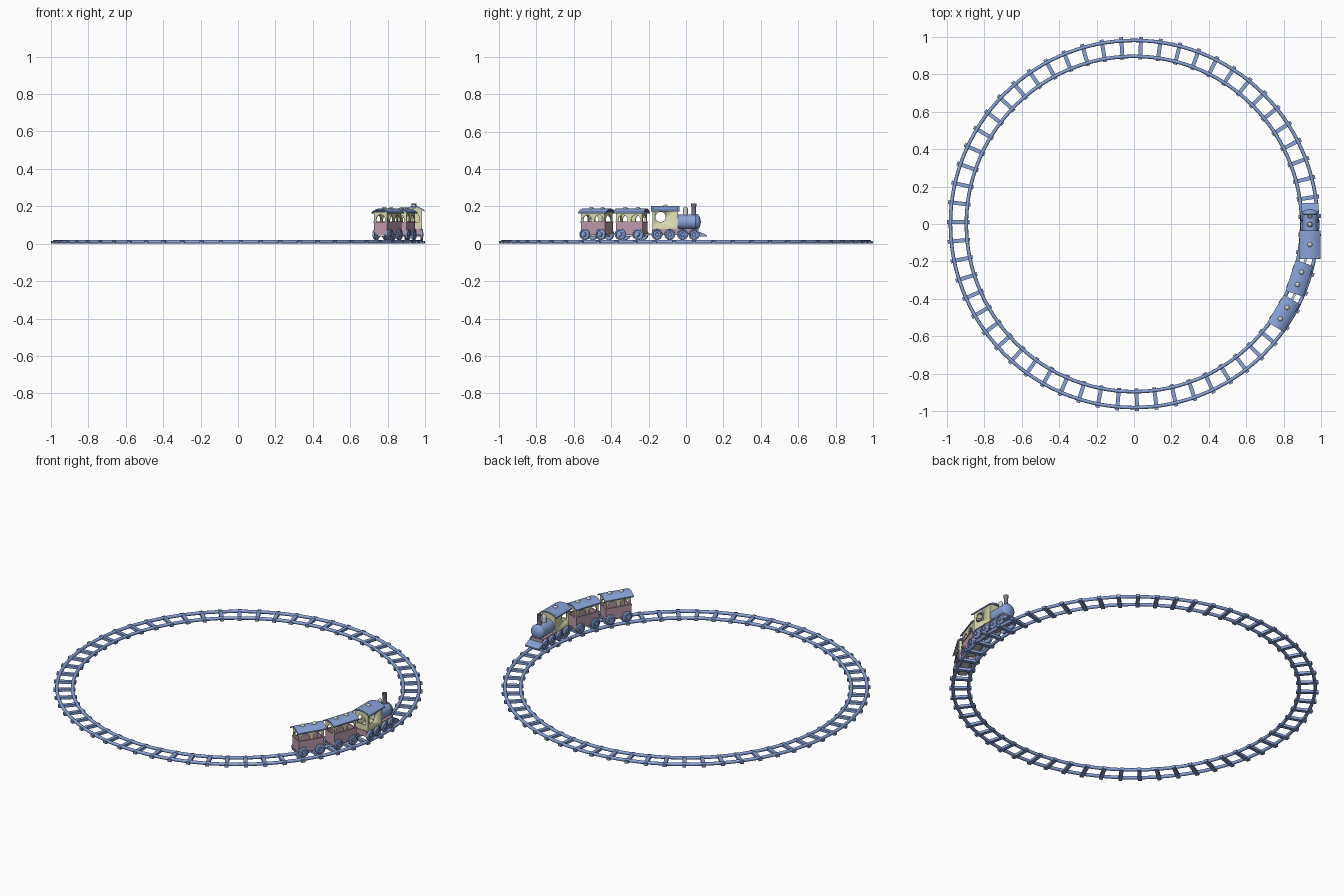
import bpy, bmesh, math
from mathutils import Matrix

if "Cube" in bpy.data.objects:
    bpy.data.objects.remove(bpy.data.objects["Cube"])

def mat(name, c):
    m = bpy.data.materials.new(name)
    m.diffuse_color = (*c, 1)
    m.use_nodes = True
    m.node_tree.nodes["Principled BSDF"].inputs["Base Color"].default_value = m.diffuse_color
    return m

BLUE = mat("blue", (0.25, 0.36, 0.68))
PINK = mat("pink", (0.52, 0.33, 0.42))
CREAM = mat("cream", (0.72, 0.72, 0.46))
DARK = mat("dark_grey", (0.2, 0.2, 0.25))
I = Matrix.Identity(4)

def finish(bm, name, M, m):
    bm.transform(M)
    bmesh.ops.recalc_face_normals(bm, faces=bm.faces)
    me = bpy.data.meshes.new(name)
    bm.to_mesh(me)
    bm.free()
    ob = bpy.data.objects.new(name, me)
    bpy.context.collection.objects.link(ob)
    if m:
        me.materials.append(m)
    bpy.ops.object.select_all(action='DESELECT')
    bpy.context.view_layer.objects.active = ob
    ob.select_set(True)
    bpy.ops.object.shade_smooth_by_angle(angle=math.radians(46))
    return ob

def box(name, M, lo, hi, m):
    bm = bmesh.new()
    c = [(a + b) / 2 for a, b in zip(lo, hi)]
    s = [b - a for a, b in zip(lo, hi)]
    bmesh.ops.create_cube(bm, size=1, matrix=Matrix.Translation(c) @ Matrix.Diagonal((*s, 1)))
    return finish(bm, name, M, m)

def extrude(name, M, pts, d, m):
    """Closed polygon of 3D points, pushed along vector d."""
    bm = bmesh.new()
    f = bm.faces.new([bm.verts.new(p) for p in pts])
    r = bmesh.ops.extrude_face_region(bm, geom=[f])
    bmesh.ops.translate(bm, vec=d, verts=[v for v in r["geom"] if isinstance(v, bmesh.types.BMVert)])
    return finish(bm, name, M, m)

def lathe(name, M, prof, at, m, axis='Z', n=24):
    """Revolve (radius, height) points about an axis through 'at'."""
    bm = bmesh.new()
    rings = [[bm.verts.new((r * math.cos(2 * math.pi * i / n), r * math.sin(2 * math.pi * i / n), h))
              for i in range(n)] for r, h in prof]
    for a, b in zip(rings, rings[1:]):
        for i in range(n):
            bm.faces.new((a[i], a[(i + 1) % n], b[(i + 1) % n], b[i]))
    bm.faces.new(rings[0])
    bm.faces.new(rings[-1])
    R = {'Z': I, 'X': Matrix.Rotation(math.pi / 2, 4, 'Y'), 'Y': Matrix.Rotation(-math.pi / 2, 4, 'X')}[axis]
    bm.transform(Matrix.Translation(at) @ R)
    return finish(bm, name, M, m)

def arch_panel(half, n, r, z0, spring, z1):
    """2D outline of a wall with n arched openings that start at the sill."""
    pts = [(-half, z1), (-half, z0)]
    for k in range(n):
        c = -half + 2 * half * (k + 0.5) / n
        pts.append((c - r, z0))
        pts += [(c - r * math.cos(math.pi * i / 10), spring + r * math.sin(math.pi * i / 10)) for i in range(11)]
        pts.append((c + r, z0))
    return pts + [(half, z0), (half, z1)]

def roof(name, M, w, y0, y1, edge, top, t):
    xs = [-w + 2 * w * i / 12 for i in range(13)]
    up = [(x, y0, edge + t + (top - edge - t) * (1 - (x / w) ** 2)) for x in xs]
    extrude(name, M, up + [(x, y, z - t) for x, y, z in reversed(up)], (0, y1 - y0, 0), BLUE)

def wheelset(M, y, r=0.03):
    z = 0.02 + r
    lathe("axle", M, [(0.006, -0.046), (0.006, 0.046)], (0, y, z), None, 'X', 10)
    for s in (-1, 1):
        prof = [(r * 0.98, -0.007), (r, -0.005), (r, 0.005), (r * 0.93, 0.007), (r * 0.75, 0.007), (r * 0.7, 0.003),
                (r * 0.38, 0.003), (r * 0.33, 0.009), (r * 0.15, 0.010)]
        lathe("wheel", M, [(a, s * h) for a, h in prof], (s * 0.042, y, z), BLUE, 'X')

def knob(M, y, z):
    lathe("roof_vent", M, [(0.013, -0.008), (0.013, 0), (0.009, 0.005), (0.003, 0.007)], (0, y, z), None, n=16)

# circular track: two round rails on radial sleepers
for name, r in (("inner_rail", 0.896), ("outer_rail", 0.981)):
    bpy.ops.mesh.primitive_torus_add(major_radius=r, minor_radius=0.0095, major_segments=120, minor_segments=10,
                                     location=(0, 0, 0.0105))
    rail = bpy.context.object
    rail.name = name
    rail.data.materials.append(BLUE)
    bpy.ops.object.shade_smooth()
for i in range(59):
    M = Matrix.Rotation(-math.pi / 2 + math.radians(0.9) + 2 * math.pi * i / 59, 4, 'Z')
    box("sleeper", M, (0.88, -0.0105, 0), (1.0, 0.0105, 0.015), BLUE)

# open carriages
for ang, rad in ((-18.2, 0.931), (-30.8, 0.931)):
    M = Matrix.Rotation(math.radians(ang), 4, 'Z') @ Matrix.Translation((rad, 0, 0))
    W, L = 0.041, 0.075
    box("carriage_floor", M, (-W, -L, 0.048), (W, L, 0.06), PINK)
    box("carriage_chassis", M, (-0.022, -L + 0.005, 0.038), (0.022, L - 0.005, 0.05), None)
    for s in (-1, 1):
        box("side_panel", M, (min(s * W, s * (W - 0.006)), -L, 0.055), (max(s * W, s * (W - 0.006)), L, 0.115), PINK)
        box("end_panel", M, (-W, min(s * L, s * (L - 0.006)), 0.055), (W, max(s * L, s * (L - 0.006)), 0.115), PINK)
        # arched window frames
        side = arch_panel(L - 0.002, 2, 0.026, 0.115, 0.128, 0.17)
        extrude("side_windows", M, [(s * (W - 0.001), a, z) for a, z in side], (-s * 0.006, 0, 0), CREAM)
        end = arch_panel(W - 0.002, 1, 0.028, 0.115, 0.128, 0.17)
        extrude("end_window", M, [(a, s * (L - 0.001), z) for a, z in end], (0, -s * 0.006, 0), CREAM)
        # window sill rail
        box("sill", M, (s * W - 0.004, -L - 0.002, 0.113), (s * W + 0.004, L + 0.002, 0.119), PINK)
        wheelset(M, s * 0.05)
        knob(M, s * 0.035, 0.19)
    roof("carriage_roof", M, 0.05, -0.086, 0.086, 0.162, 0.188, 0.007)
    box("coupling", M, (-0.006, L - 0.01, 0.048), (0.006, L + 0.048, 0.056), None)

# locomotive
M = Matrix.Translation((0.94, 0, 0))
box("loco_frame", M, (-0.038, -0.182, 0.048), (0.038, 0.068, 0.082), PINK)
for y in (-0.155, -0.087, -0.018, 0.043):
    wheelset(M, y, 0.029)

# cab with round side windows
CW = 0.043
box("cab_floor", M, (-CW, -0.178, 0.078), (CW, -0.042, 0.088), CREAM)
cut = lathe("window_cutter", M, [(0.027, -0.1), (0.027, 0.1)], (0, -0.136, 0.143), None, 'X', 32)
cut.hide_render = True
cut.hide_set(True)
for s in (-1, 1):
    x0, x1 = sorted((s * CW, s * (CW - 0.007)))
    wall = box("cab_side", M, (x0, -0.178, 0.08), (x1, -0.042, 0.188), CREAM)
    b = wall.modifiers.new("window", 'BOOLEAN')
    b.object = cut
    b.operation = 'DIFFERENCE'
    b.solver = 'EXACT'
box("cab_front", M, (-CW, -0.049, 0.08), (CW, -0.042, 0.19), CREAM)
box("cab_rear_panel", M, (-CW, -0.178, 0.08), (CW, -0.171, 0.115), CREAM)
rear = arch_panel(CW - 0.001, 1, 0.028, 0.115, 0.138, 0.19)
extrude("cab_rear_window", M, [(a, -0.178, z) for a, z in rear], (0, 0.007, 0), CREAM)
roof("cab_roof", M, 0.056, -0.186, -0.035, 0.172, 0.201, 0.008)
knob(M, -0.11, 0.202)

# boiler with rounded nose, chimney and steam dome
lathe("boiler", M, [(0.04, -0.045), (0.04, 0.052), (0.042, 0.053), (0.042, 0.06), (0.039, 0.066), (0.03, 0.072),
                    (0.016, 0.077), (0.005, 0.079)], (0, 0, 0.116), BLUE, 'Y', 32)
lathe("chimney", M, [(0.014, 0.145), (0.012, 0.162), (0.012, 0.2), (0.014, 0.203), (0.014, 0.215), (0.009, 0.215),
                     (0.009, 0.2)], (0, 0.042, 0), DARK)
lathe("steam_dome", M, [(0.015, 0.15), (0.013, 0.16), (0.013, 0.185), (0.011, 0.192), (0.006, 0.197), (0.002, 0.198)],
      (0, -0.003, 0), None)

# sloping cowcatcher
extrude("cowcatcher", M, [(-0.045, 0.062, 0.064), (-0.045, 0.07, 0.064), (-0.045, 0.113, 0.046), (-0.045, 0.113, 0.038),
                          (-0.045, 0.062, 0.038)], (0.092, 0, 0), BLUE)
